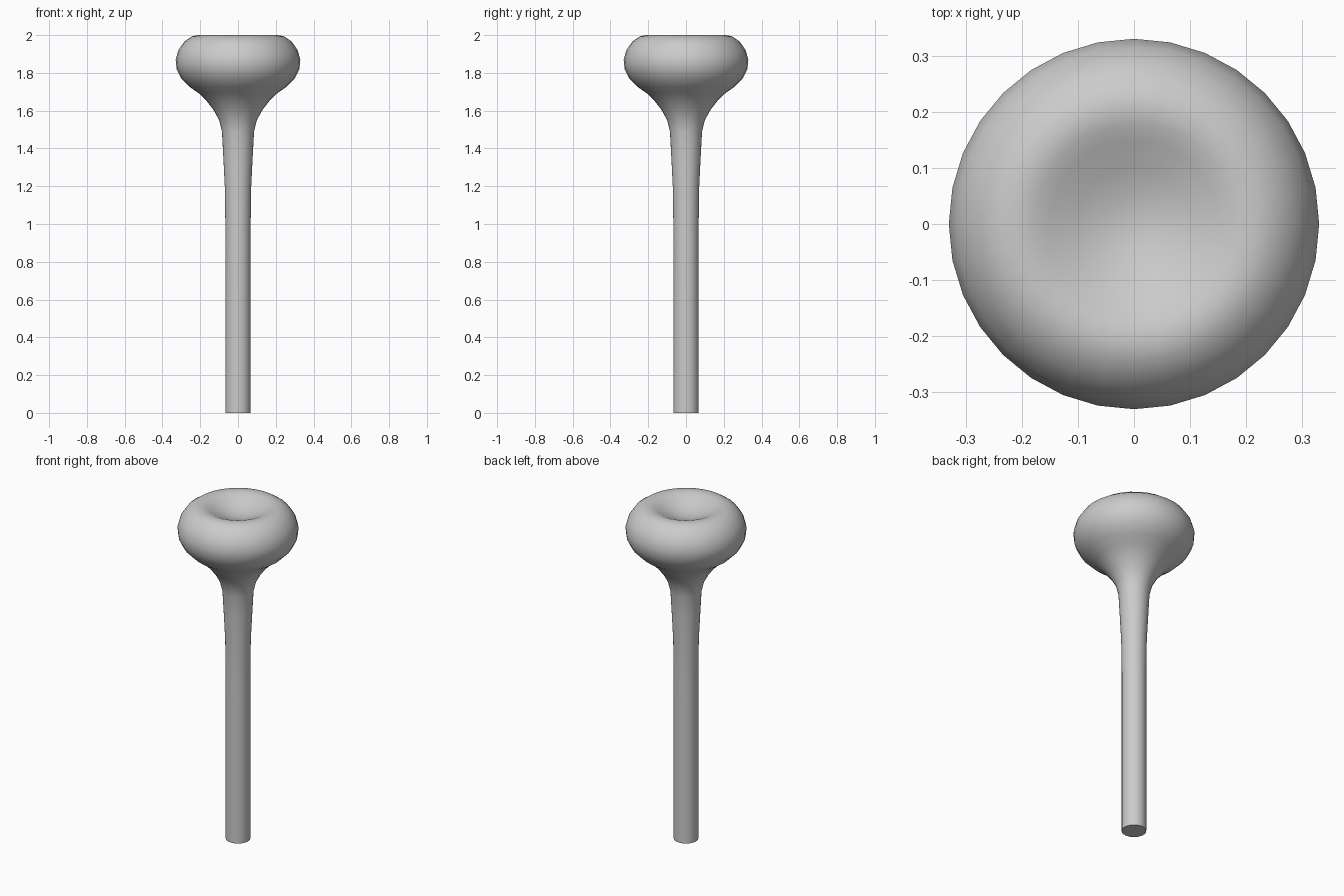
import bpy
import bmesh
from math import radians, tau

cube = bpy.data.objects.get("Cube")
if cube:
    bpy.data.objects.remove(cube, do_unlink=True)

SEGMENTS = 32

grey = bpy.data.materials.new("plain grey")
grey.use_nodes = True
colour = (0.6, 0.6, 0.6, 1)
grey.diffuse_color = colour
grey.node_tree.nodes["Principled BSDF"].inputs["Base Color"].default_value = colour

# Half profile (radius, height) from the dished top, over the rim, down the stem
dish = [(0, 1.937), (.05, 1.942), (.10, 1.96), (.15, 1.982), (.18, 1.995)]
rim = [(.21, 2), (.245, 1.993), (.285, 1.965), (.316, 1.92), (.33, 1.87)]
bowl = [(.325, 1.82), (.30, 1.77), (.255, 1.725), (.205, 1.69), (.165, 1.65)]
neck = [(.13, 1.605), (.10, 1.55), (.085, 1.49), (.078, 1.36), (.07, 1.2)]
stem = [(.067, 1), (.067, .5), (.067, 0), (0, 0)]
profile = dish + rim + bowl + neck + stem

# Turn the profile around the vertical axis
bm = bmesh.new()
verts = [bm.verts.new((r, 0, z)) for r, z in profile]
edges = [bm.edges.new(pair) for pair in zip(verts, verts[1:])]
bmesh.ops.spin(bm, geom=verts + edges, cent=(0, 0, 0), axis=(0, 0, 1),
               angle=tau, steps=SEGMENTS, use_merge=False)
bmesh.ops.remove_doubles(bm, verts=bm.verts, dist=0.0005)
bmesh.ops.recalc_face_normals(bm, faces=bm.faces)

mesh = bpy.data.meshes.new("dished_pedestal")
bm.to_mesh(mesh)
bm.free()
mesh.materials.append(grey)
pedestal = bpy.data.objects.new("dished_pedestal", mesh)
bpy.context.collection.objects.link(pedestal)

# Smooth everywhere except the hard edge around the foot
bpy.ops.object.select_all(action="DESELECT")
pedestal.select_set(True)
bpy.context.view_layer.objects.active = pedestal
bpy.ops.object.shade_smooth_by_angle(angle=radians(50))
